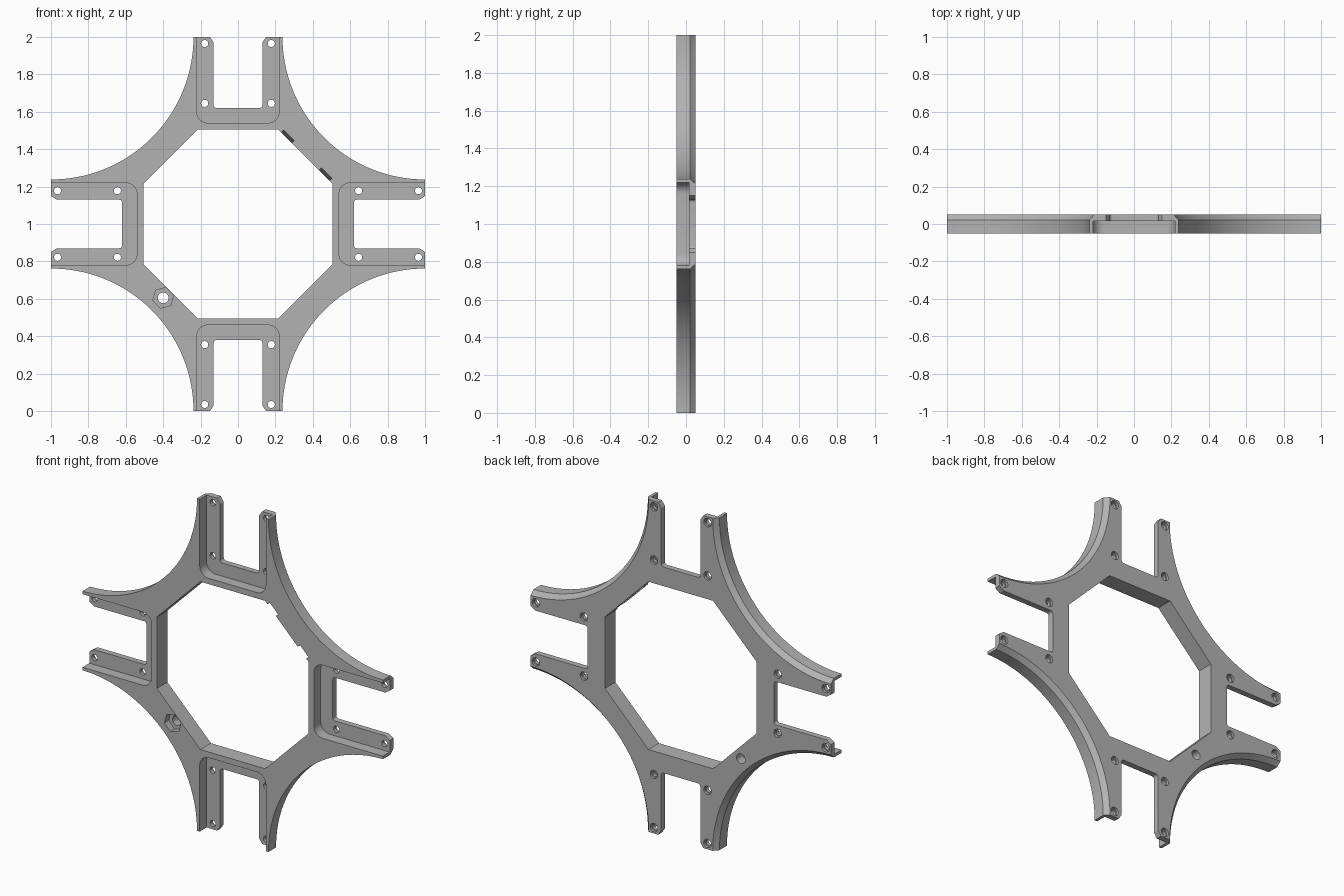
import bpy, bmesh
from math import cos, sin, pi, radians
from mathutils import Matrix, Vector

old = bpy.data.objects.get("Cube")
if old:
    bpy.data.objects.remove(old, do_unlink=True)

FRONT, BACK, FLOOR = -0.05, 0.05, 0.015
CENTRE = Matrix.Translation((0, 0, 1))

grey = bpy.data.materials.new("plain grey")
grey.use_nodes = True
grey.diffuse_color = (0.45, 0.45, 0.45, 1)
grey.node_tree.nodes["Principled BSDF"].inputs["Base Color"].default_value = grey.diffuse_color


def arc(cx, cz, r, start, end, n):
    steps = [radians(start + (end - start) * i / n) for i in range(n + 1)]
    return [(cx + r * cos(a), cz + r * sin(a)) for a in steps]


def ring(r, n, turn=0.0):
    return [(r * cos(turn + 2 * pi * i / n), r * sin(turn + 2 * pi * i / n)) for i in range(n)]


def loft(bm, layers, matrix=Matrix()):
    """Solid through matching x-z outlines, given as (y, points) pairs."""
    rows = [[bm.verts.new(matrix @ Vector((x, y, z))) for x, z in pts] for y, pts in layers]
    n = len(rows[0])
    for low, high in zip(rows, rows[1:]):
        for i in range(n):
            j = (i + 1) % n
            bm.faces.new((low[i], low[j], high[j], high[i]))
    bm.faces.new(rows[0][::-1])
    bm.faces.new(rows[-1])


def make(name, bm):
    bmesh.ops.recalc_face_normals(bm, faces=bm.faces)
    mesh = bpy.data.meshes.new(name)
    bm.to_mesh(mesh)
    bm.free()
    mesh.materials.append(grey)
    obj = bpy.data.objects.new(name, mesh)
    bpy.context.collection.objects.link(obj)
    return obj


def quarter_turns():
    return [CENTRE @ Matrix.Rotation(k * pi / 2, 4, 'Y') for k in range(4)]


def cut(target, name, bm):
    cutter = make(name, bm)
    cutter.hide_render = True
    mod = target.modifiers.new(name, 'BOOLEAN')
    mod.operation, mod.solver, mod.object = 'DIFFERENCE', 'EXACT', cutter
    bpy.context.view_layer.objects.active = target
    bpy.ops.object.modifier_apply(modifier=mod.name)
    bpy.data.objects.remove(cutter, do_unlink=True)


# Four-armed plate with concave sides, bevelled along the back
def outline(r):
    pts = []
    for cx, cz, end in ((1, 1, 270), (1, -1, 180), (-1, -1, 90), (-1, 1, 0)):
        pts += arc(cx, cz, r, end - 90, end, 48)
    return pts


bm = bmesh.new()
loft(bm, [(FRONT, outline(0.762)), (0.022, outline(0.762)), (BACK, outline(0.787))], CENTRE)
frame = make("frame", bm)

# Octagonal centre opening
bm = bmesh.new()
a, b = 0.505, 0.215
octagon = [(b, a), (a, b), (a, -b), (b, -a), (-b, -a), (-a, -b), (-a, b), (-b, a)]
loft(bm, [(-0.1, octagon), (0.1, octagon)], CENTRE)
cut(frame, "centre_opening", bm)

# Rounded pockets in the front of each arm
bm = bmesh.new()
pocket = arc(-0.16, 0.6, 0.06, 180, 270, 8) + arc(0.16, 0.6, 0.06, 270, 360, 8)
pocket += [(0.22, 1.1), (-0.22, 1.1)]
for m in quarter_turns():
    loft(bm, [(-0.1, pocket), (FLOOR, pocket)], m)
cut(frame, "arm_pockets", bm)

# Slots that split each arm into two prongs, flared at the tip
bm = bmesh.new()
slot = arc(-0.115, 0.635, 0.015, 180, 270, 5) + arc(0.115, 0.635, 0.015, 270, 360, 5)
slot += [(0.13, 0.97), (0.21, 1.09), (-0.21, 1.09), (-0.13, 0.97)]
for m in quarter_turns():
    loft(bm, [(-0.1, slot), (0.1, slot)], m)
cut(frame, "arm_slots", bm)

# Screw holes, wider at the back
bm = bmesh.new()
small, wide = ring(0.019, 20), ring(0.025, 20)
for m in quarter_turns():
    for x in (-0.178, 0.178):
        for z in (0.645, 0.965):
            loft(bm, [(-0.02, small), (0.035, small), (0.036, wide), (0.1, wide)],
                 m @ Matrix.Translation((x, 0, z)))
cut(frame, "screw_holes", bm)

# Bolt hole with a hexagonal nut recess
spot = CENTRE @ Matrix.Translation((-0.4, 0, -0.395))
bm = bmesh.new()
hexagon = ring(0.057, 6, radians(15))
loft(bm, [(-0.1, hexagon), (-0.01, hexagon)], spot)
cut(frame, "nut_recess", bm)
bm = bmesh.new()
bolt = ring(0.029, 24)
loft(bm, [(-0.1, bolt), (0.1, bolt)], spot)
cut(frame, "bolt_hole", bm)

# Two sloping notches on one diagonal edge of the opening
bm = bmesh.new()
edge = CENTRE @ Matrix.Translation((0.36, 0, 0.36)) @ Matrix.Rotation(radians(45), 4, 'Y')
for x in (-0.143, 0.143):
    deep, shallow = [[(x - 0.04, -0.02), (x + 0.04, -0.02), (x + 0.04, top), (x - 0.04, top)]
                     for top in (0.028, -0.008)]
    loft(bm, [(-0.07, deep), (0.02, shallow)], edge)
cut(frame, "edge_notches", bm)

# Smooth curves, crisp edges
bpy.ops.object.select_all(action='DESELECT')
frame.select_set(True)
bpy.context.view_layer.objects.active = frame
bpy.ops.object.shade_smooth_by_angle(angle=radians(25))
